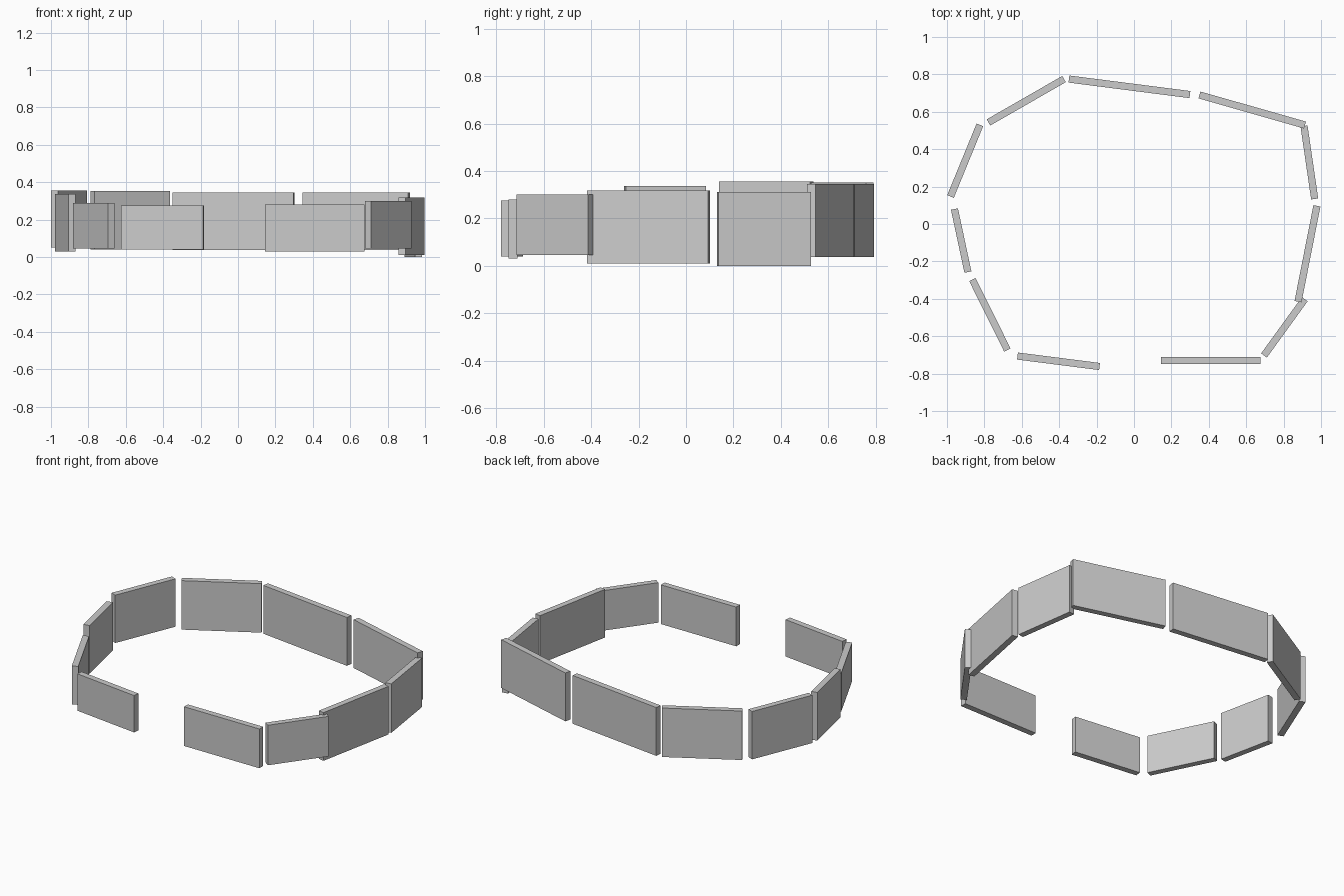
import bpy
from mathutils import Vector, Matrix

if "Cube" in bpy.data.objects:
    bpy.data.objects.remove(bpy.data.objects["Cube"])

THICK = 0.038

# name: start (x, y), end (x, y), bottom z, top z
PANELS = [
    ("front_left_panel", (-0.623, -0.706), (-0.184, -0.762), 0.04, 0.275),
    ("front_right_panel", (0.144, -0.73), (0.675, -0.73), 0.03, 0.28),
    ("right_front_corner_panel", (0.695, -0.703), (0.913, -0.402), 0.045, 0.30),
    ("right_panel", (0.877, -0.415), (0.978, 0.097), 0.01, 0.317),
    ("right_rear_panel", (0.966, 0.134), (0.909, 0.524), 0.0, 0.312),
    ("back_right_panel", (0.914, 0.529), (0.35, 0.69), 0.038, 0.346),
    ("back_middle_panel", (0.299, 0.692), (-0.348, 0.775), 0.038, 0.346),
    ("back_left_panel", (-0.374, 0.775), (-0.778, 0.543), 0.04, 0.352),
    ("left_rear_panel", (-0.824, 0.53), (-0.981, 0.147), 0.05, 0.355),
    ("left_panel", (-0.96, 0.08), (-0.888, -0.257), 0.03, 0.337),
    ("left_front_corner_panel", (-0.864, -0.297), (-0.677, -0.674), 0.045, 0.29),
]


def add_panel(name, a, b, z0, z1):
    """Upright slab whose centre line runs from a to b."""
    a, b = Vector((*a, 0)), Vector((*b, 0))
    d = b - a
    mid = (a + b) / 2
    mid.z = (z0 + z1) / 2
    bpy.ops.mesh.primitive_cube_add(size=1)
    ob = bpy.context.object
    ob.name = name
    turn = d.to_track_quat('X', 'Z').to_matrix().to_4x4()
    scale = Matrix.Diagonal((d.length, THICK, z1 - z0, 1))
    ob.data.transform(turn @ scale)
    ob.location = mid


# Ring of straight wall panels with a gap at the front
for panel in PANELS:
    add_panel(*panel)
